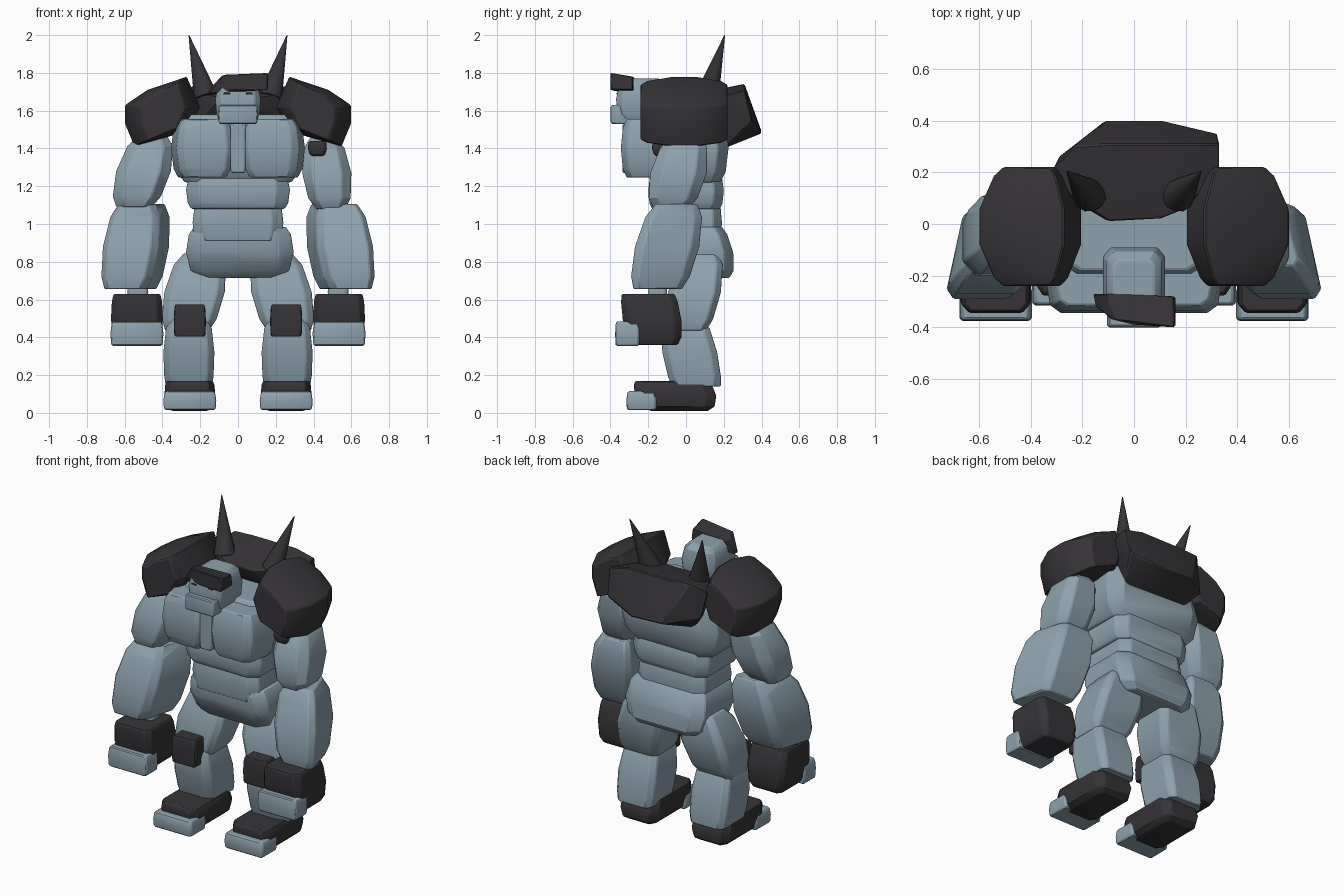
import bpy, bmesh, math
from mathutils import Vector

old = bpy.data.objects.get("Cube")
if old:
    bpy.data.objects.remove(old, do_unlink=True)


def material(name, color):
    mat = bpy.data.materials.new(name)
    mat.use_nodes = True
    mat.diffuse_color = (*color, 1)
    shader = next(node for node in mat.node_tree.nodes if node.type == "BSDF_PRINCIPLED")
    shader.inputs["Base Color"].default_value = (*color, 1)
    shader.inputs["Roughness"].default_value = .9
    return mat


STONE = material("blue_grey_stone", (.27, .36, .42))
DARK = material("dark_rock", (.037, .034, .038))
SIDES = {"left": 1, "right": -1}
parts = []


def finish(name, bm, mat):
    """Turn a bmesh into a named object with slightly worn edges."""
    bmesh.ops.recalc_face_normals(bm, faces=bm.faces)
    mesh = bpy.data.meshes.new(name)
    bm.to_mesh(mesh)
    bm.free()
    mesh.materials.append(mat)
    part = bpy.data.objects.new(name, mesh)
    bpy.context.collection.objects.link(part)
    worn = part.modifiers.new("worn_edges", "BEVEL")
    worn.width = .006
    worn.segments = 1
    worn.limit_method = "ANGLE"
    worn.angle_limit = math.radians(35)
    parts.append(part)


def loft(name, rings, mat):
    """Skin a stack of equal-length rings and cap both ends."""
    bm = bmesh.new()
    loops = [[bm.verts.new(point) for point in ring] for ring in rings]
    for lower, upper in zip(loops, loops[1:]):
        for i in range(len(lower)):
            bm.faces.new((lower[i - 1], lower[i], upper[i], upper[i - 1]))
    bm.faces.new(loops[0])
    bm.faces.new(loops[-1])
    finish(name, bm, mat)


def hull(name, mat, corners):
    """Faceted chunk wrapped around a few corners."""
    bm = bmesh.new()
    for corner in corners:
        bm.verts.new(corner)
    bmesh.ops.convex_hull(bm, input=bm.verts)
    finish(name, bm, mat)


def rock(name, mat, at, size, bottom=.85, top=.85, cut=.25, lean=(0, 0), skew=0, side=1):
    """Chamfered block that narrows toward its bottom and top and may lean."""
    center, half = Vector(at), Vector(size) / 2
    k = 1 - cut
    outline = [(1, -k), (1, k), (k, 1), (-k, 1), (-1, k), (-1, -k), (-k, -1), (k, -1)]
    rings = []
    for level in (-1, -.7, 0, .7, 1):
        end = top if level > 0 else bottom
        scale = 1 - (1 - end) * abs(level) ** 3
        rings.append([(side * (center.x + u * half.x * scale + skew * v + lean[0] * level),
                       center.y + v * half.y * scale + lean[1] * level,
                       center.z + half.z * level) for u, v in outline])
    loft(name, rings, mat)


def rock_pair(name, mat, **shape):
    for label, side in SIDES.items():
        rock(label + "_" + name, mat, side=side, **shape)


# Torso, from pelvis up to neck
rock("pelvis", STONE, at=(.01, .05, .85), size=(.57, .4, .27), bottom=.75, lean=(0, -.03))
rock("waist", STONE, at=(0, .01, 1.01), size=(.48, .36, .2), bottom=.95, top=.9)
rock("abdomen", STONE, at=(0, 0, 1.18), size=(.55, .4, .2), bottom=.9)
rock("ribcage", STONE, at=(0, 0, 1.4), size=(.7, .45, .36), bottom=.8, top=.78)
rock("neck", STONE, at=(0, -.2, 1.57), size=(.2, .2, .16))
rock("sternum", STONE, at=(0, -.27, 1.4), size=(.08, .13, .26), bottom=1, top=1, cut=.1)
rock_pair("chest_plate", STONE, at=(.19, -.22, 1.4), size=(.3, .25, .31),
          bottom=.75, top=.75, skew=.02)

# Head with jaw, brow and eye slits
rock("head", STONE, at=(0, -.23, 1.66), size=(.24, .28, .22), bottom=.85, top=.65)
rock("jaw", STONE, at=(0, -.34, 1.58), size=(.21, .12, .1), bottom=.95, top=.95, cut=.1)
hull("brow", DARK, [(-.16, -.27, 1.7), (-.15, -.32, 1.69), (-.1, -.27, 1.77), (-.08, -.37, 1.79),
                    (0, -.39, 1.71), (.16, -.4, 1.71), (.16, -.28, 1.71), (.16, -.4, 1.8),
                    (.15, -.28, 1.78)])
rock_pair("eye_slit", DARK, at=(.06, -.363, 1.69), size=(.035, .008, .01), cut=.1)

# Sloping slab on the upper back
hull("back_slab", DARK, [(-.25, .11, 1.69), (-.1, .01, 1.67), (.1, .02, 1.67), (.2, .06, 1.69),
                         (.33, .2, 1.68), (-.31, .22, 1.68), (-.23, .3, 1.74), (.33, .31, 1.71),
                         (-.1, .31, 1.74), (.2, .31, 1.74), (-.11, .4, 1.49), (.11, .4, 1.48),
                         (.32, .35, 1.54), (-.29, .26, 1.52), (-.2, .2, 1.42), (.24, .2, 1.4),
                         (-.22, .08, 1.54), (.22, .08, 1.54)])

# Horns leaning outward and back
for label, side in SIDES.items():
    base, tip = Vector((side * .17, .11, 1.67)), Vector((side * .26, .205, 2))
    axis = tip - base
    bm = bmesh.new()
    bmesh.ops.create_cone(bm, cap_ends=True, segments=12, radius1=.066, radius2=.002,
                          depth=axis.length)
    bmesh.ops.rotate(bm, verts=bm.verts, matrix=axis.to_track_quat("Z", "Y").to_matrix())
    bmesh.ops.translate(bm, verts=bm.verts, vec=(base + tip) / 2)
    finish(label + "_horn", bm, DARK)

# Shoulder pads: a front outline swept backward, narrowing strongly at both ends
PAD = [(.27, 1.78), (.48, 1.71), (.6, 1.63), (.6, 1.53), (.55, 1.41), (.27, 1.49), (.2, 1.62)]
for label, side in SIDES.items():
    rings = []
    for depth in (-1, -.85, -.3, .3, .85, 1):
        narrow = 1 - abs(depth) ** 3 * .45
        flat = 1 - abs(depth) ** 4 * .2
        rings.append([(side * (.39 + (x - .39) * narrow), depth * .23 - .01,
                       1.58 + (z - 1.58) * flat) for x, z in PAD])
    loft(label + "_shoulder_pad", rings, DARK)
rock("left_armpit_chunk", DARK, at=(.42, -.13, 1.4), size=(.1, .1, .08), bottom=.6)

# Arms, the right one held further out
rock("left_upper_arm", STONE, at=(.47, -.04, 1.27), size=(.26, .3, .38),
     bottom=.6, top=.5, cut=.4, lean=(-.02, .04))
rock("right_upper_arm", STONE, at=(.5, -.04, 1.28), size=(.29, .3, .38),
     bottom=.65, top=.5, cut=.4, lean=(-.05, .04), side=-1)
rock_pair("elbow", STONE, at=(.52, -.07, 1.1), size=(.12, .14, .1))
rock_pair("forearm", STONE, at=(.54, -.1, .88), size=(.3, .34, .45),
          bottom=.75, top=.65, lean=(-.03, .05), skew=-.035)
rock_pair("wrist", STONE, at=(.53, -.15, .64), size=(.11, .1, .1))

# Fists and fingers
rock_pair("fist", DARK, at=(.535, -.18, .495), size=(.275, .31, .27),
          bottom=.75, top=.9, cut=.22, lean=(0, -.02))
rock_pair("fingers", STONE, at=(.535, -.31, .42), size=(.28, .13, .13),
          bottom=.95, top=.9, cut=.1)

# Legs
rock_pair("thigh", STONE, at=(.23, .045, .64), size=(.32, .28, .41),
          bottom=.72, top=.6, lean=(-.04, .04))
rock_pair("knee_plate", DARK, at=(.255, -.13, .49), size=(.17, .14, .17),
          bottom=.95, top=.9, cut=.1)
rock_pair("shin", STONE, at=(.26, .02, .32), size=(.27, .29, .36),
          bottom=.9, top=.7, lean=(0, -.035))

# Feet and toes
rock_pair("foot", DARK, at=(.255, -.055, .09), size=(.27, .43, .16),
          bottom=.7, top=.9, cut=.25, lean=(0, -.02))
rock_pair("toes", STONE, at=(.255, -.235, .065), size=(.28, .16, .1),
          bottom=.95, top=.9, cut=.1)

# Smooth shading that keeps hard rock edges
bpy.ops.object.select_all(action="DESELECT")
for part in parts:
    part.select_set(True)
bpy.context.view_layer.objects.active = parts[0]
bpy.ops.object.shade_smooth_by_angle(angle=math.radians(30))
